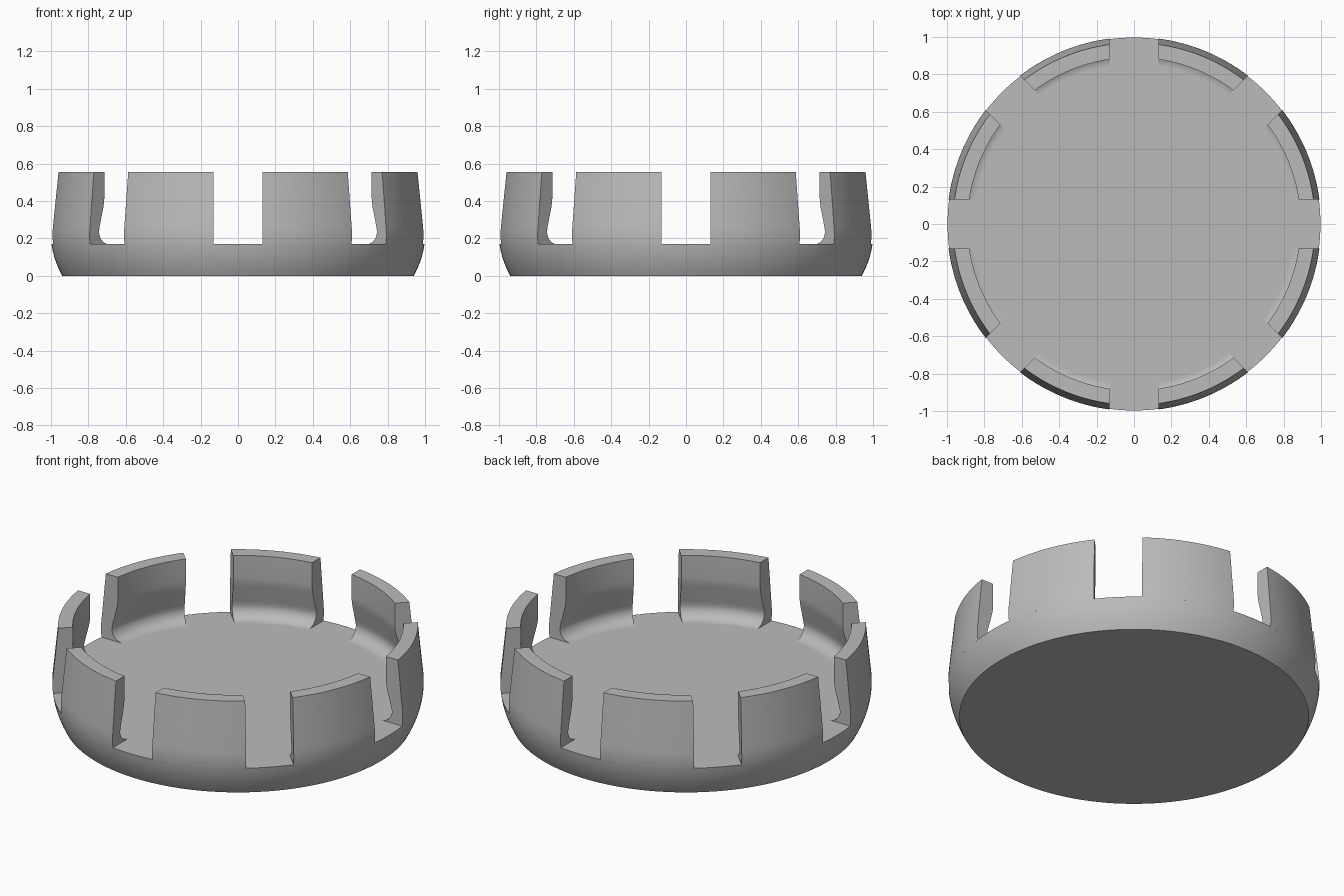
import bpy, bmesh
from math import sin, cos, asin, pi, radians

cube = bpy.data.objects.get("Cube")
if cube:
    bpy.data.objects.remove(cube)

FLOOR, TOP, HALF_SLOT, WALLS = 0.17, 0.555, 0.13, 8

grey = bpy.data.materials.new("light grey")
grey.use_nodes = True
grey.diffuse_color = (0.5, 0.5, 0.5, 1)
grey.node_tree.nodes["Principled BSDF"].inputs["Base Color"].default_value = (0.5, 0.5, 0.5, 1)


def outer_radius(z):
    """Bulging lower side that runs into a straight inward taper."""
    bend = min(z, 0.26)
    return 1 - 1.24 * (bend - 0.22) ** 2 - 0.1 * (z - bend)


def finish(bm, name):
    bmesh.ops.recalc_face_normals(bm, faces=bm.faces)
    mesh = bpy.data.meshes.new(name)
    bm.to_mesh(mesh)
    bm.free()
    mesh.materials.append(grey)
    obj = bpy.data.objects.new(name, mesh)
    bpy.context.collection.objects.link(obj)
    bpy.ops.object.select_all(action='DESELECT')
    obj.select_set(True)
    bpy.context.view_layer.objects.active = obj
    bpy.ops.object.shade_smooth_by_angle(angle=radians(30))
    return obj


# Solid round base with a curved rim
bm = bmesh.new()
count, levels = 192, 8
rings = []
for k in range(levels + 1):
    z = FLOOR * k / levels
    r = outer_radius(z)
    rings.append([bm.verts.new((r * cos(2 * pi * i / count), r * sin(2 * pi * i / count), z))
                  for i in range(count)])
for low, high in zip(rings, rings[1:]):
    for i in range(count):
        j = (i + 1) % count
        bm.faces.new((low[i], low[j], high[j], high[i]))
bm.faces.new(rings[0])
bm.faces.new(rings[-1])
finish(bm, "base")

# Wall cross-section: up the outside, over the top, down the inside and out along the fillet
heights = [FLOOR + 0.09 * k / 5 for k in range(6)] + [0.36, 0.46, TOP]
section = [(outer_radius(z), z) for z in heights]
section += [(0.89, TOP), (0.89, 0.42), (0.892, 0.395), (0.898, 0.365), (0.925, 0.265)]
fillet = 0.07
section += [(0.86 + fillet * cos(a), FLOOR + fillet - fillet * sin(a))
            for a in [pi / 2 * k / 8 for k in range(9)]]

# One wall swept between two straight-sided slots
bm = bmesh.new()
steps = 20
rows = []
for s in range(steps + 1):
    row = []
    for r, z in section:
        edge = asin(HALF_SLOT / r)
        a = edge + (2 * pi / WALLS - 2 * edge) * s / steps
        row.append(bm.verts.new((r * cos(a), r * sin(a), z)))
    rows.append(row)
for near, far in zip(rows, rows[1:]):
    for i in range(len(section) - 1):
        bm.faces.new((near[i], near[i + 1], far[i + 1], far[i]))
bm.faces.new(rows[0])
bm.faces.new(rows[-1])
# Underside keeps the volume closed while the normals are worked out
under = [bm.faces.new((n[-1], n[0], f[0], f[-1])) for n, f in zip(rows, rows[1:])]
bmesh.ops.recalc_face_normals(bm, faces=bm.faces)
bmesh.ops.delete(bm, geom=under, context='FACES_ONLY')
wall = finish(bm, "wall_1")

# Remaining walls around the rim
for n in range(1, WALLS):
    copy = wall.copy()
    copy.name = f"wall_{n + 1}"
    copy.rotation_euler.z = 2 * pi * n / WALLS
    bpy.context.collection.objects.link(copy)
